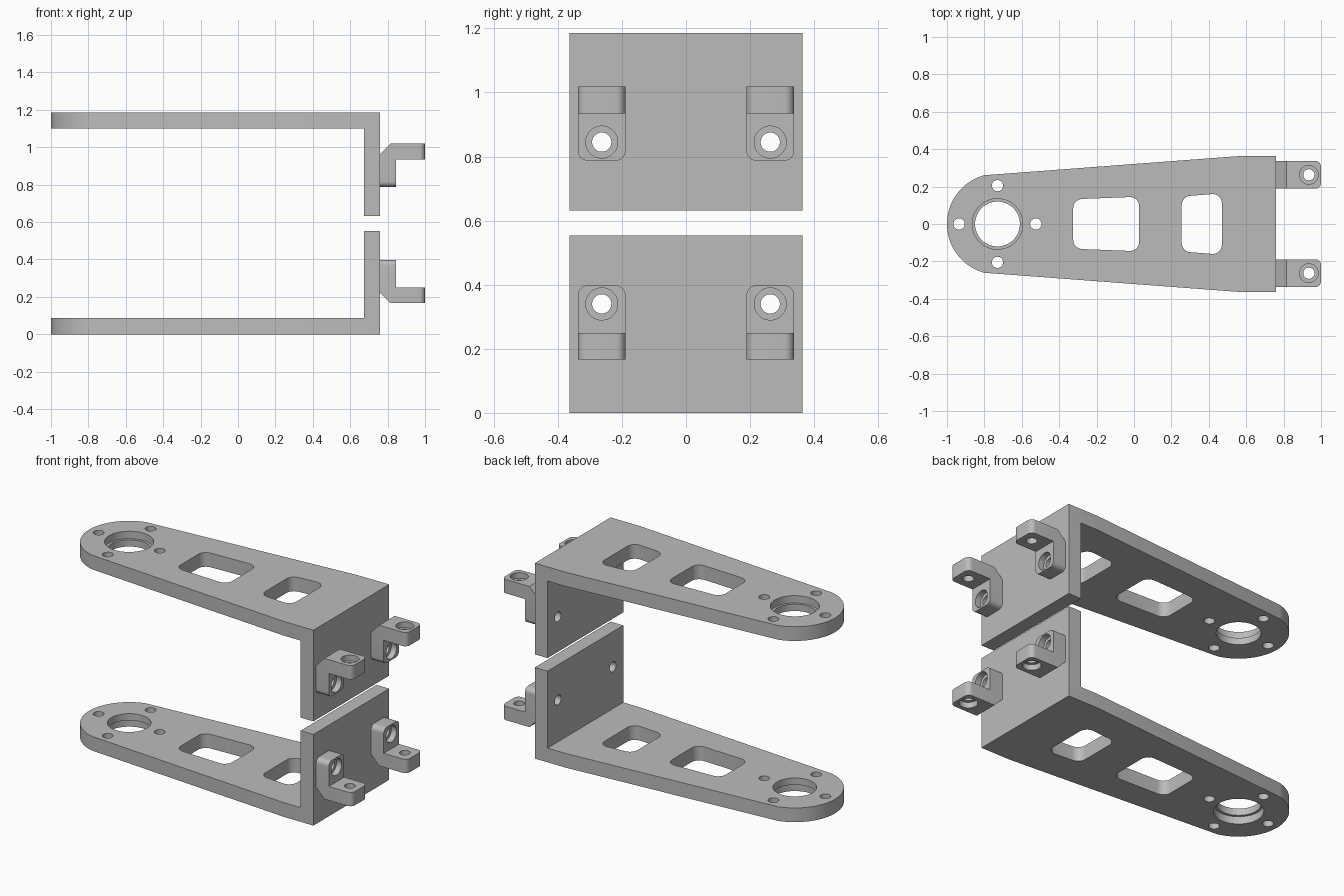
import bpy, bmesh, math

HEIGHT = 1.185

if "Cube" in bpy.data.objects:
    bpy.data.objects.remove(bpy.data.objects["Cube"], do_unlink=True)

grey = bpy.data.materials.new("plain grey")
grey.use_nodes = True
grey.diffuse_color = (0.5, 0.5, 0.5, 1)
grey.node_tree.nodes["Principled BSDF"].inputs["Base Color"].default_value = (0.5, 0.5, 0.5, 1)


def prism(name, points, axis, start, end, flip):
    """Extrude a flat outline along an axis; flip mirrors it to the upper half."""
    place = {"x": lambda u, v, w: (w, u, v),
             "y": lambda u, v, w: (u, w, v),
             "z": lambda u, v, w: (u, v, w)}[axis]
    bm = bmesh.new()
    rings = []
    for w in (start, end):
        ring = []
        for u, v in points:
            x, y, z = place(u, v, w)
            ring.append(bm.verts.new((x, y, HEIGHT - z if flip else z)))
        rings.append(ring)
    low, high = rings
    bm.faces.new(low)
    bm.faces.new(high)
    for i in range(len(low)):
        j = (i + 1) % len(low)
        bm.faces.new((low[i], low[j], high[j], high[i]))
    bmesh.ops.recalc_face_normals(bm, faces=bm.faces)
    mesh = bpy.data.meshes.new(name)
    bm.to_mesh(mesh)
    bm.free()
    mesh.materials.append(grey)
    obj = bpy.data.objects.new(name, mesh)
    bpy.context.collection.objects.link(obj)
    return obj


def arc(cu, cv, r, a0, a1, steps):
    angles = [math.radians(a0 + (a1 - a0) * i / steps) for i in range(steps + 1)]
    return [(cu + r * math.cos(a), cv + r * math.sin(a)) for a in angles]


def circle(cu, cv, r):
    return arc(cu, cv, r, 0, 360, 48)[:-1]


def rounded(u0, u1, half0, half1, r, v=0.0):
    """Rounded window whose half height grows from half0 to half1."""
    return (arc(u1 - r, v + half1 - r, r, 0, 90, 8) + arc(u0 + r, v + half0 - r, r, 90, 180, 8)
            + arc(u0 + r, v - half0 + r, r, 180, 270, 8) + arc(u1 - r, v - half1 + r, r, 270, 360, 8))


def carve(obj, tools):
    """Apply a list of (operation, helper) booleans and drop the helpers."""
    for operation, tool in tools:
        tool.hide_render = True
        mod = obj.modifiers.new("carve", "BOOLEAN")
        mod.operation = operation
        mod.solver = "EXACT"
        mod.object = tool
    bpy.context.view_layer.update()
    graph = bpy.context.evaluated_depsgraph_get()
    mesh = bpy.data.meshes.new_from_object(obj.evaluated_get(graph))
    obj.modifiers.clear()
    obj.data = mesh
    for _, tool in tools:
        bpy.data.objects.remove(tool, do_unlink=True)
    bpy.ops.object.select_all(action="DESELECT")
    obj.select_set(True)
    bpy.context.view_layer.objects.active = obj
    bpy.ops.object.shade_smooth_by_angle(angle=math.radians(25))


LUG_Y, LUG_HALF, LUG_Z, FOOT_X = 0.263, 0.074, 0.34, 0.935
PIVOT = -0.73

for level, flip in (("lower", False), ("upper", True)):

    def cut(points, axis, start, end):
        return "DIFFERENCE", prism("cutter", points, axis, start, end, flip)

    def keep(points, axis, start, end):
        return "INTERSECT", prism("trimmer", points, axis, start, end, flip)

    # Bracket: L-shaped side profile trimmed to the tapered, round-ended plan
    profile = [(-1.1, 0), (0.76, 0), (0.76, 0.553), (0.675, 0.553), (0.675, 0.086), (-1.1, 0.086)]
    plan = ([(0.76 + 0.1, -0.363), (0.76 + 0.1, 0.363), (0.56, 0.363)]
            + arc(PIVOT, 0, 0.27, 105, 255, 40) + [(0.56, -0.363)])
    bracket = prism(level + "_bracket", profile, "y", -0.5, 0.5, flip)
    tools = [keep(plan, "z", -0.1, 0.7)]

    # Pivot hole with a wider recess on the outer face, ringed by screw holes
    tools += [cut(circle(PIVOT, 0, 0.12), "z", -0.1, 0.2),
              cut(circle(PIVOT, 0, 0.135), "z", -0.1, 0.045)]
    for dx, dy in ((1, 0), (-1, 0), (0, 1), (0, -1)):
        tools.append(cut(circle(PIVOT + 0.205 * dx, 0.205 * dy, 0.03), "z", -0.1, 0.2))

    # Weight-saving windows
    tools += [cut(rounded(-0.325, 0.028, 0.134, 0.144, 0.05), "z", -0.1, 0.2),
              cut(rounded(0.255, 0.47, 0.151, 0.16, 0.05), "z", -0.1, 0.2)]

    # Screw holes through the wall
    for side in (-1, 1):
        tools.append(cut(circle(side * LUG_Y, LUG_Z, 0.03), "x", 0.6, 0.9))
    carve(bracket, tools)

    # Stepped mounting lugs on the wall
    for side, side_name in ((1, "back"), (-1, "front")):
        y = side * LUG_Y
        step = [(0.76, 0.398), (0.845, 0.398), (0.845, 0.25), (1.0, 0.25),
                (1.0, 0.166), (0.815, 0.166), (0.76, 0.222)]
        lug = prism(f"{level}_{side_name}_lug", step, "y", y - 0.1, y + 0.1, flip)
        foot_plan = rounded(0.6, 1.0, LUG_HALF, LUG_HALF, 0.03, y)
        face_plan = [(b, a) for a, b in rounded(0.05, 0.398, LUG_HALF, LUG_HALF, 0.03, y)]
        carve(lug, [
            keep(foot_plan, "z", 0.1, 0.5),
            keep(face_plan, "x", 0.7, 1.1),
            cut(circle(y, LUG_Z, 0.03), "x", 0.7, 0.9),
            cut(circle(y, LUG_Z, 0.05), "x", 0.81, 0.9),
            cut(circle(FOOT_X, y, 0.03), "z", 0.1, 0.3),
            cut(circle(FOOT_X, y, 0.05), "z", 0.1, 0.2),
        ])
